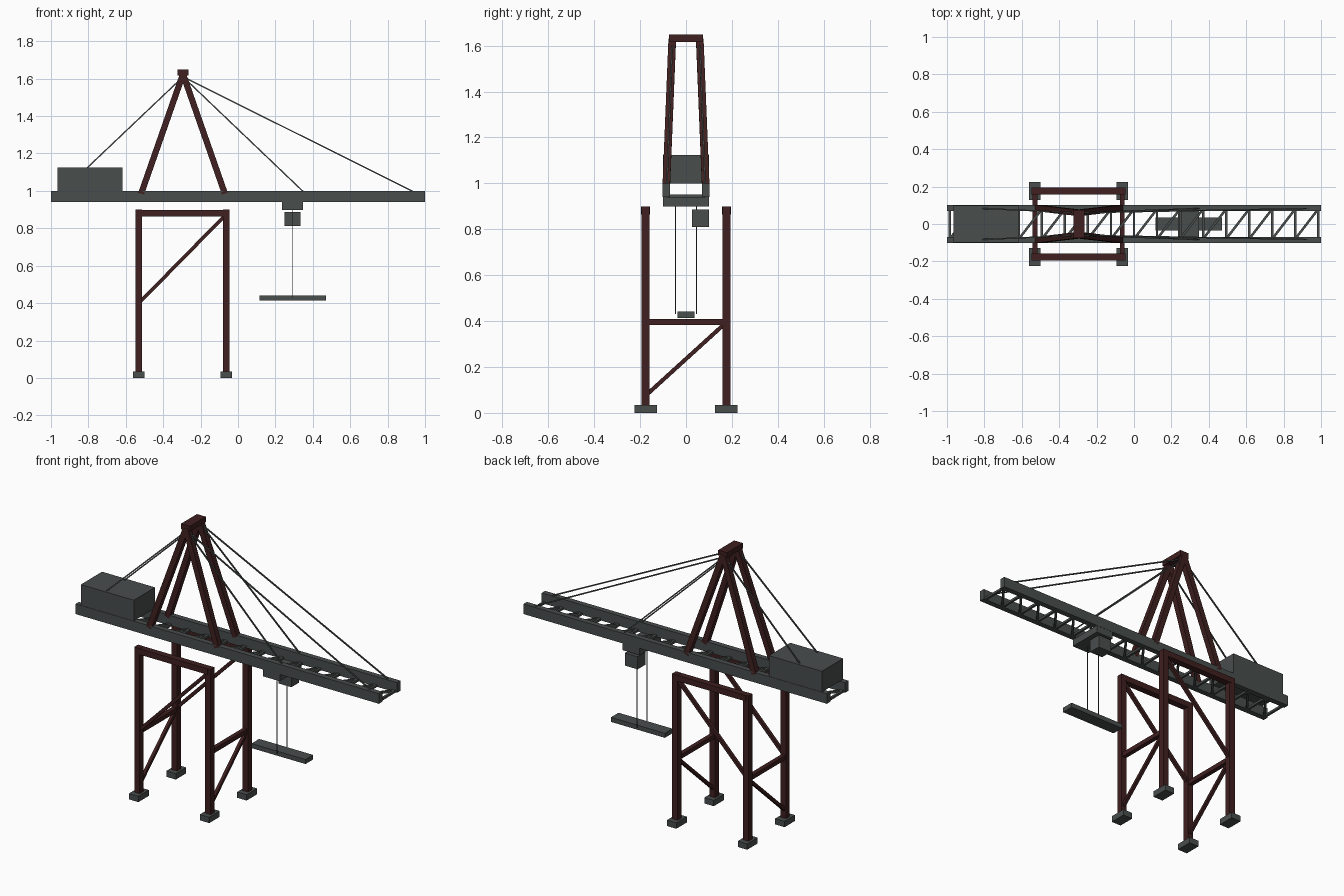
import bpy, bmesh
from mathutils import Vector, Matrix

if "Cube" in bpy.data.objects:
    bpy.data.objects.remove(bpy.data.objects["Cube"])


def material(name, rgb):
    m = bpy.data.materials.new(name)
    m.diffuse_color = (*rgb, 1)
    m.use_nodes = True
    m.node_tree.nodes["Principled BSDF"].inputs["Base Color"].default_value = m.diffuse_color
    return m


GREY = material("dark grey", (0.066, 0.075, 0.073))
RED = material("dark maroon", (0.050, 0.014, 0.014))


def finish(name, bm, mat):
    me = bpy.data.meshes.new(name)
    bm.to_mesh(me)
    bm.free()
    me.materials.append(mat)
    ob = bpy.data.objects.new(name, me)
    bpy.context.collection.objects.link(ob)
    return ob


def box(name, x, y, z, mat):
    """Box from (min, max) ranges."""
    bm = bmesh.new()
    size = [r[1] - r[0] for r in (x, y, z)]
    mid = Vector([(r[0] + r[1]) / 2 for r in (x, y, z)])
    bmesh.ops.create_cube(bm, size=1, matrix=Matrix.Translation(mid) @ Matrix.Diagonal((*size, 1)))
    return finish(name, bm, mat)


def add_bar(bm, a, b, w):
    """Square bar from a to b with one side kept parallel to the y axis where possible."""
    a, b = Vector(a), Vector(b)
    d = (b - a).normalized()
    ref = Vector((0, 1, 0)) if abs(d.y) < 0.5 else Vector((0, 0, 1))
    u = (ref - d * ref.dot(d)).normalized()
    v = d.cross(u)
    rot = Matrix((u, v, d)).transposed().to_4x4()
    scale = Matrix.Diagonal((w, w, (b - a).length, 1))
    bmesh.ops.create_cube(bm, size=1, matrix=Matrix.Translation((a + b) / 2) @ rot @ scale)


def bars(name, segments, w, mat):
    bm = bmesh.new()
    for a, b in segments:
        add_bar(bm, a, b, w)
    return finish(name, bm, mat)


XS, LY = (-0.53, -0.063), 0.176      # leg positions
APEX = -0.294                        # mast top

# portal legs, feet and cross frames
for x in XS:
    for s in (-1, 1):
        y = s * LY
        box("portal_leg", (x - .018, x + .018), (y - .018, y + .018), (.03, .9), RED)
        box("foot", (x - .031, x + .031), (y - .049, y + .049), (0, .035), GREY)
    box("portal_cross_beam", (x - .013, x + .013), (-LY, LY), (.384, .41), RED)
    bars("lower_brace", [((x, -LY, .075), (x, LY, .395))], .018, RED)

# top side beams and diagonal braces
for s in (-1, 1):
    y = s * LY
    box("portal_top_beam", XS, (y - .019, y + .019), (.864, .899), RED)
    bars("upper_brace", [((XS[0], y, .4), (XS[1], y, .875))], .019, RED)

# boom girders
for s in (-1, 1):
    box("boom_girder", (-1, 1), sorted((s * .07, s * .102)), (.94, 1), GREY)

# boom lattice: cross ties and diagonals
n, step = 16, 1.97 / 16
lat = []
for i in range(n + 1):
    x = -.985 + i * step
    lat.append(((x, -.08, .946), (x, .08, .946)))
    if i < n:
        lat.append(((x, -.08, .946), (x + step, .08, .946)))
bars("boom_lattice", lat, .013, GREY)

# mast A-frames and cap
for s in (-1, 1):
    for x in (-.518, -.07):
        bars("mast_leg", [((x, s * .086, .985), (APEX, s * .06, 1.625))], .033, RED)
box("mast_cap", (APEX - .029, APEX + .029), (-.075, .075), (1.617, 1.649), RED)

# stays
for s in (-1, 1):
    for x, z in ((-.81, 1.12), (.35, .995), (.94, .995)):
        bars("stay_cable", [((APEX, s * .06, 1.61), (x, s * .083, z))], .007, GREY)

# machinery house, trolley and cab
box("machinery_house", (-.966, -.617), (-.1, .1), (1, 1.124), GREY)
box("trolley", (.235, .347), (-.101, .101), (.899, .94), GREY)
box("operator_cab", (.248, .333), (.027, .101), (.811, .886), GREY)

# hoist ropes and spreader
for s in (-1, 1):
    bars("hoist_rope", [((.29, s * .046, .43), (.29, s * .046, .905))], .004, GREY)
box("spreader", (.114, .47), (-.036, .036), (.414, .441), GREY)
